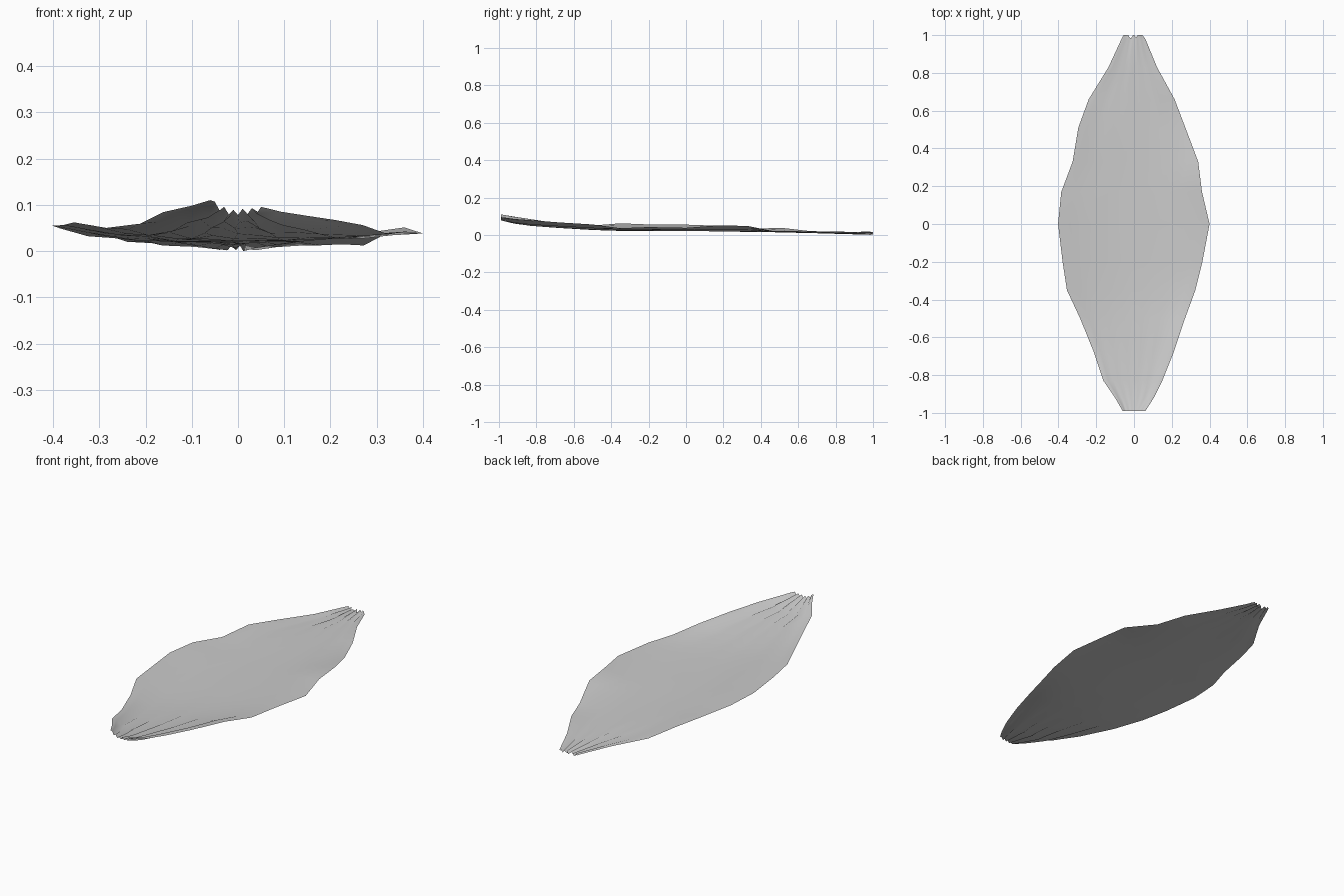
import bpy, bmesh, random

random.seed(4)
COLS = 12

# Leaf stations: y, left x, right x, centre z, edge lift left, edge lift right, pleat depth
rows = [
    (-0.99, -0.060, 0.060, 0.088, 0.026, 0.008, 0.006),
    (-0.92, -0.100, 0.105, 0.072, 0.030, 0.014, 0.008),
    (-0.83, -0.162, 0.150, 0.060, 0.028, 0.020, 0.008),
    (-0.68, -0.212, 0.210, 0.047, 0.016, 0.024, 0.007),
    (-0.50, -0.285, 0.270, 0.034, 0.020, 0.026, 0.004),
    (-0.35, -0.355, 0.325, 0.028, 0.038, 0.012, 0.002),
    (-0.20, -0.378, 0.362, 0.026, 0.034, 0.020, 0.001),
    (0.00, -0.402, 0.400, 0.024, 0.035, 0.018, 0.001),
    (0.17, -0.385, 0.360, 0.023, 0.030, 0.032, 0.001),
    (0.33, -0.325, 0.340, 0.022, 0.014, 0.030, 0.001),
    (0.51, -0.295, 0.272, 0.020, 0.022, -0.004, 0.002),
    (0.66, -0.240, 0.215, 0.018, 0.006, 0.004, 0.003),
    (0.83, -0.135, 0.122, 0.014, 0.004, 0.004, 0.004),
    (0.98, -0.066, 0.060, 0.012, 0.004, -0.003, 0.006),
    (1.00, -0.056, 0.045, 0.011, 0.003, 0.002, 0.006),
]

# Thin curled leaf sheet, pleated where it gathers at both ends
bm = bmesh.new()
grid = []
for y, xl, xr, z0, lift_l, lift_r, pleat in rows:
    line = []
    for c in range(COLS + 1):
        t = 2 * c / COLS - 1
        x = (xl + xr) / 2 + t * (xr - xl) / 2
        z = z0 + (lift_l if t < 0 else lift_r) * abs(t) ** 2.2
        if 0 < c < COLS:
            z += pleat * (1 if c % 2 else -1) + random.uniform(-0.0015, 0.0015)
        # ragged tips
        yy = y - (0.02 if y == 1.0 and c in (4, 5, 8) else 0) * 0.7
        line.append(bm.verts.new((x, yy, max(z, 0.002))))
    grid.append(line)
min_z = min(v.co.z for v in bm.verts)
for v in bm.verts:
    v.co.z -= min_z
for a, b in zip(grid, grid[1:]):
    for c in range(COLS):
        bm.faces.new((a[c], a[c + 1], b[c + 1], b[c]))
for f in bm.faces:
    f.smooth = True

mesh = bpy.data.meshes.new("leaf")
bm.to_mesh(mesh)
bm.free()
leaf = bpy.data.objects.new("leaf", mesh)
bpy.context.collection.objects.link(leaf)
